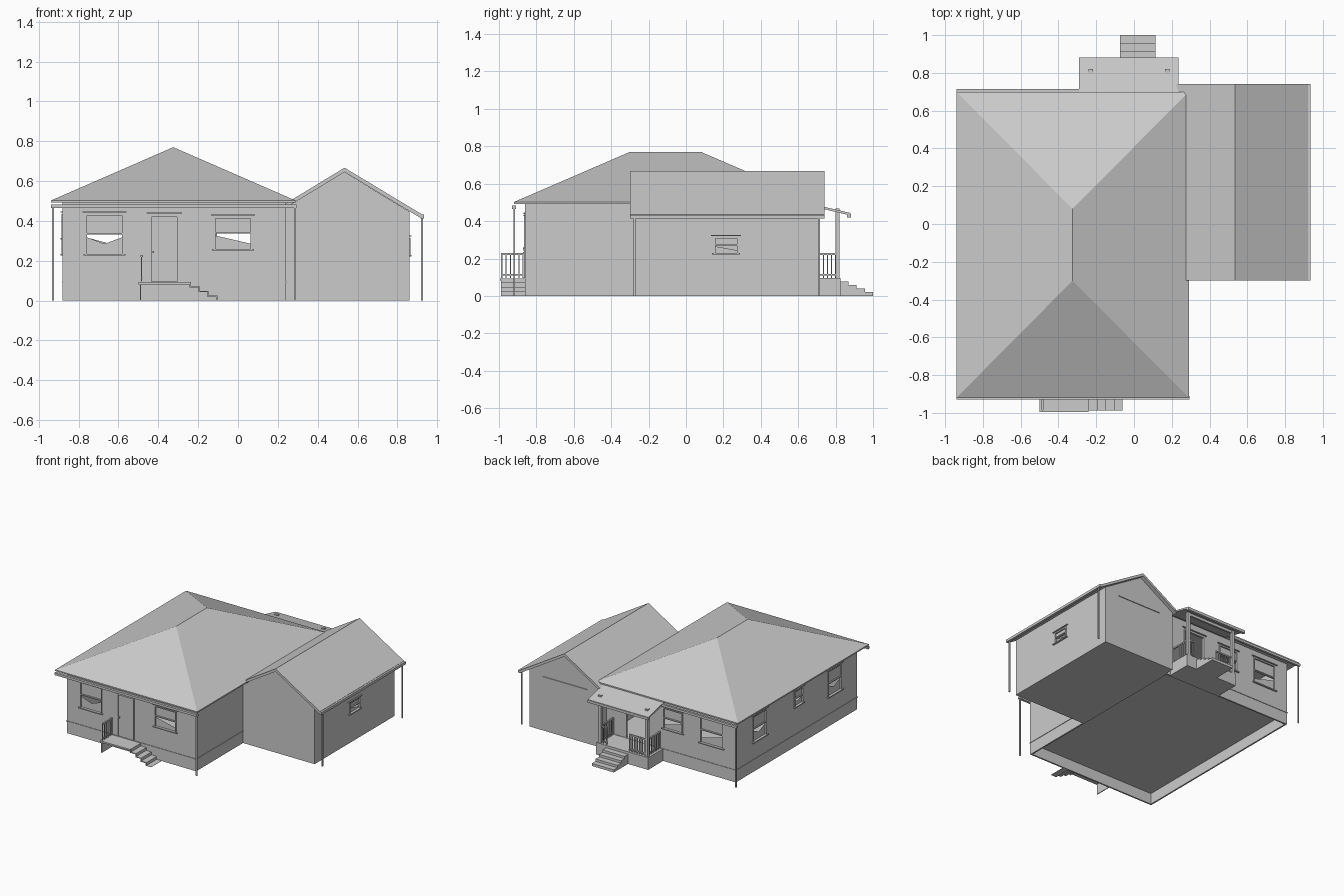
import bpy, bmesh

cube = bpy.data.objects.get("Cube")
if cube:
    bpy.data.objects.remove(cube, do_unlink=True)

grey = bpy.data.materials.new("plain_grey")
grey.use_nodes = True
grey.diffuse_color = (0.6, 0.6, 0.6, 1)
grey.node_tree.nodes["Principled BSDF"].inputs["Base Color"].default_value = (0.6, 0.6, 0.6, 1)


def finish(name, bm, recalc=True):
    if recalc:
        bmesh.ops.recalc_face_normals(bm, faces=bm.faces)
    mesh = bpy.data.meshes.new(name)
    bm.to_mesh(mesh)
    bm.free()
    mesh.materials.append(grey)
    ob = bpy.data.objects.new(name, mesh)
    bpy.context.scene.collection.objects.link(ob)
    return ob


def add_box(bm, x0, x1, y0, y1, z0, z1):
    vs = bmesh.ops.create_cube(bm, size=1)["verts"]
    for v in vs:
        v.co.x = x1 if v.co.x > 0 else x0
        v.co.y = y1 if v.co.y > 0 else y0
        v.co.z = z1 if v.co.z > 0 else z0


def boxes(name, *items):
    bm = bmesh.new()
    for item in items:
        add_box(bm, *item)
    return finish(name, bm)


def prism(name, profile, axis, a, b):
    """Extrude a closed (u, z) profile along x or y."""
    bm = bmesh.new()

    def point(u, z, t):
        return (t, u, z) if axis == "x" else (u, t, z)
    ends = [[bm.verts.new(point(u, z, t)) for u, z in profile] for t in (a, b)]
    bm.faces.new(ends[0])
    bm.faces.new(ends[1])
    n = len(profile)
    for i in range(n):
        j = (i + 1) % n
        bm.faces.new((ends[0][i], ends[0][j], ends[1][j], ends[1][i]))
    return finish(name, bm)


THICK = 0.012


def placed(along, plane, out, u0, u1, d0, d1, z0, z1):
    """Box ranges on a wall: u runs along it, d sticks out of it."""
    lo, hi = sorted((plane + out * d0, plane + out * d1))
    return (u0, u1, lo, hi, z0, z1) if along == "x" else (lo, hi, u0, u1, z0, z1)


def wall(name, along, plane, out, u0, u1, top, holes=()):
    """Upright wall cut into cells, leaving out those inside a hole."""
    us = sorted({u0, u1, *[h[0] for h in holes], *[h[1] for h in holes]})
    zs = sorted({0, top, *[h[2] for h in holes], *[h[3] for h in holes]})
    bm = bmesh.new()

    def vert(u, z):
        return bm.verts.new((u, plane, z) if along == "x" else (plane, u, z))
    for a, b in zip(us, us[1:]):
        for c, d in zip(zs, zs[1:]):
            if any(h[0] <= a and b <= h[1] and h[2] <= c and d <= h[3] for h in holes):
                continue
            bm.faces.new([vert(a, c), vert(b, c), vert(b, d), vert(a, d)])
    bmesh.ops.remove_doubles(bm, verts=bm.verts, dist=1e-5)
    bm.normal_update()
    k = 1 if along == "x" else 0
    if bm.faces[:][0].normal[k] * out < 0:
        bmesh.ops.reverse_faces(bm, faces=bm.faces)
    ob = finish(name, bm, recalc=False)
    mod = ob.modifiers.new("thickness", "SOLIDIFY")
    mod.thickness = THICK
    mod.offset = -1


def window(name, along, plane, out, hole, shard):
    """Sash frame, sill, header, closed upper pane and broken lower pane."""
    u0, u1, z0, z1 = hole
    mid, f = (z0 + z1) / 2, 0.008

    def p(*r):
        return placed(along, plane, out, *r)
    boxes(name + "_frame",
          p(u0, u0 + f, -THICK, 0.005, z0, z1), p(u1 - f, u1, -THICK, 0.005, z0, z1),
          p(u0, u1, -THICK, 0.005, z1 - f, z1), p(u0, u1, -THICK, 0.004, mid - f / 2, mid + f / 2),
          p(u0 - 0.01, u1 + 0.01, -THICK, 0.012, z0 - 0.008, z0),
          p(u0 - 0.015, u1 + 0.015, 0, 0.01, z1 + 0.006, z1 + 0.012),
          p(u0, u1, -0.01, -0.006, mid, z1))
    profile = [(u0 + (u1 - u0) * s, z0 + (mid - z0) * t) for s, t in shard]
    bm = bmesh.new()
    d = plane - out * 0.008
    bm.faces.new([bm.verts.new((u, d, z) if along == "x" else (d, u, z)) for u, z in profile])
    finish(name + "_pane", bm)


notch = [(0, 0), (1, 0), (1, 0.85), (0.5, 0.5), (0, 0.85)]
slant = [(0, 0), (1, 0), (1, 0.3), (0, 0.85)]

# House walls with their openings
L, R, F, B, TOP = -0.88, 0.24, -0.86, 0.64, 0.5
front_windows = [(-0.765, -0.575, 0.235, 0.435), (-0.12, 0.07, 0.26, 0.42)]
front_door = (-0.44, -0.30, 0.095, 0.425)
back_windows = [(-0.77, -0.57, 0.235, 0.435), (-0.42, -0.25, 0.26, 0.42)]
back_door = (-0.11, 0.07, 0.095, 0.425)
side_windows = [(0.26, 0.43, 0.235, 0.435), (-0.19, -0.08, 0.315, 0.435), (-0.67, -0.5, 0.235, 0.435)]
wall("front_wall", "x", F, -1, L, R, TOP, front_windows + [front_door])
wall("back_wall", "x", B, 1, L, R, TOP, back_windows + [back_door])
wall("long_side_wall", "y", L, -1, F, B, TOP, side_windows)
wall("inner_side_wall", "y", R, 1, F, B, TOP)
for i, (hole, shard) in enumerate(zip(front_windows, (notch, slant))):
    window(f"front_window_{i + 1}", "x", F, -1, hole, shard)
for i, hole in enumerate(back_windows):
    window(f"back_window_{i + 1}", "x", B, 1, hole, slant)
for i, hole in enumerate(side_windows):
    window(f"side_window_{i + 1}", "y", L, -1, hole, notch)
boxes("house_floor", (L, R, F, B, 0.085, 0.095))
e = 0.004
boxes("base_ledge", (L - e, R + e, F - e, F, 0.092, 0.097), (L - e, R, B, B + e, 0.092, 0.097),
      (L - e, L, F, B, 0.092, 0.097), (R, R + e, F, -0.28, 0.092, 0.097))

# Doors
for name, plane, out, (u0, u1, z0, z1), shut in (("front_door", F, -1, front_door, True),
                                                 ("back_door", B, 1, back_door, False)):
    parts = [(u0 - 0.005, u0 + 0.005, -THICK, 0.005, z0, z1), (u1 - 0.005, u1 + 0.005, -THICK, 0.005, z0, z1),
             (u0, u1, -THICK, 0.005, z1 - 0.006, z1 + 0.004),
             (u0 - 0.02, u1 + 0.02, 0, 0.01, z1 + 0.012, z1 + 0.018)]
    if shut:
        parts += [(u0, u1, -0.01, -0.004, z0, z1), (u0 + 0.01, u0 + 0.018, -0.004, 0.008, 0.24, 0.25)]
    boxes(name, *[placed("x", plane, out, *r) for r in parts])

# Hip roof
bm = bmesh.new()
x0, x1, y0, y1 = -0.94, 0.29, -0.92, 0.70
low = [bm.verts.new((x, y, 0.492)) for x, y in ((x0, y0), (x1, y0), (x1, y1), (x0, y1))]
rim = [bm.verts.new((v.co.x, v.co.y, 0.502)) for v in low]
ra, rb = (bm.verts.new((-0.325, y, 0.77)) for y in (-0.30, 0.08))
bm.faces.new(low)
for i in range(4):
    j = (i + 1) % 4
    bm.faces.new((low[i], low[j], rim[j], rim[i]))
bm.faces.new((rim[0], rim[1], ra))
bm.faces.new((rim[1], rim[2], rb, ra))
bm.faces.new((rim[2], rim[3], rb))
bm.faces.new((rim[3], rim[0], ra, rb))
finish("hip_roof", bm)

# Garage
GX, GF, GB = 0.86, -0.28, 0.71
gable = [(R, 0), (GX, 0), (GX, 0.447), (0.535, 0.645), (R, 0.467)]
prism("garage_front_gable", gable, "y", GF, GF + THICK)
prism("garage_back_gable", gable, "y", GB - THICK, GB)
garage_window = (0.15, 0.28, 0.23, 0.315)
wall("garage_side_wall", "y", GX, 1, GF, GB, 0.447, [garage_window])
window("garage_window", "y", GX, 1, garage_window, slant)
boxes("garage_inner_wall", (R, R + THICK, B, GB, 0, 0.46))
boxes("garage_floor", (R, GX, GF, GB, 0, 0.006))
boxes("garage_back_strip", (0.36, 0.74, GB, GB + 0.006, 0.418, 0.424))
prism("garage_roof", [(0.535, 0.667), (0.92, 0.435), (0.92, 0.413), (0.535, 0.645),
                      (0.225, 0.457), (0.225, 0.479)], "y", -0.30, 0.74)

# Gutters and downpipes
boxes("gutters", (x0, x1 + 0.003, -0.93, -0.91, 0.465, 0.483), (x0, -0.29, 0.698, 0.715, 0.465, 0.483),
      (0.915, 0.935, -0.30, 0.74, 0.413, 0.433))
pipe = 0.005
boxes("downpipes", *[(x - pipe, x + pipe, y - pipe, y + pipe, 0, z) for x, y, z in
                     ((0.285, -0.918, 0.47), (-0.928, 0.707, 0.47), (0.924, -0.275, 0.42), (0.924, 0.712, 0.42))])


def railing(name, along, plane, u0, u1, z0=0.095, z1=0.23):
    """Top and bottom rails with evenly spaced balusters."""
    def p(a, b, w, c, d):
        return placed(along, plane, 1, a, b, -w, w, c, d)
    parts = [p(u0, u1, 0.006, z1 - 0.01, z1), p(u0, u1, 0.004, z0 + 0.015, z0 + 0.022)]
    n = max(2, round((u1 - u0) / 0.022))
    for i in range(n + 1):
        u = u0 + (u1 - u0) * i / n
        parts.append(p(u - 0.003, u + 0.003, 0.003, z0, z1))
    boxes(name, *parts)


# Back porch
boxes("back_porch_base", (-0.25, 0.2, B, 0.825, 0, 0.095))
prism("back_porch_roof", [(0.66, 0.495), (0.88, 0.443), (0.88, 0.43), (0.66, 0.482)], "x", -0.29, 0.235)
boxes("back_porch_gutter", (-0.29, 0.235, 0.862, 0.882, 0.42, 0.438))
boxes("back_porch_posts", *[(x - 0.012, x + 0.012, 0.798, 0.82, 0.095, 0.468) for x in (-0.23, 0.175)])
boxes("back_porch_beam", (-0.24, 0.185, 0.802, 0.816, 0.425, 0.446))
for name, along, plane, a, b in (("back_rail_wide", "x", 0.809, -0.23, -0.08),
                                 ("back_rail_narrow", "x", 0.809, 0.12, 0.175),
                                 ("back_rail_side_a", "y", -0.23, 0.65, 0.80),
                                 ("back_rail_side_b", "y", 0.175, 0.65, 0.80)):
    railing(name, along, plane, a, b)
boxes("back_steps", *[(-0.075, 0.115, 0.82, 0.868 + 0.044 * i, 0, 0.076 - 0.0185 * i) for i in range(4)])

# Front porch with side steps
boxes("front_porch_deck", (-0.50, -0.24, -0.995, F, 0.082, 0.094))
boxes("front_porch_support", (-0.492, -0.486, -0.99, F, 0, 0.082))
railing("front_porch_rail", "y", -0.484, -0.985, -0.87)
treads = []
for i in range(4):
    x, z = -0.24 + 0.045 * i, 0.071 - 0.023 * i
    treads += [(x, x + 0.045, -0.988, F, z - 0.006, z), (x - 0.003, x + 0.003, -0.988, F, max(z - 0.006, 0), z + 0.023)]
treads = [(a, b, c, d, max(l, 0), h) for a, b, c, d, l, h in treads]
boxes("front_steps", *treads)
